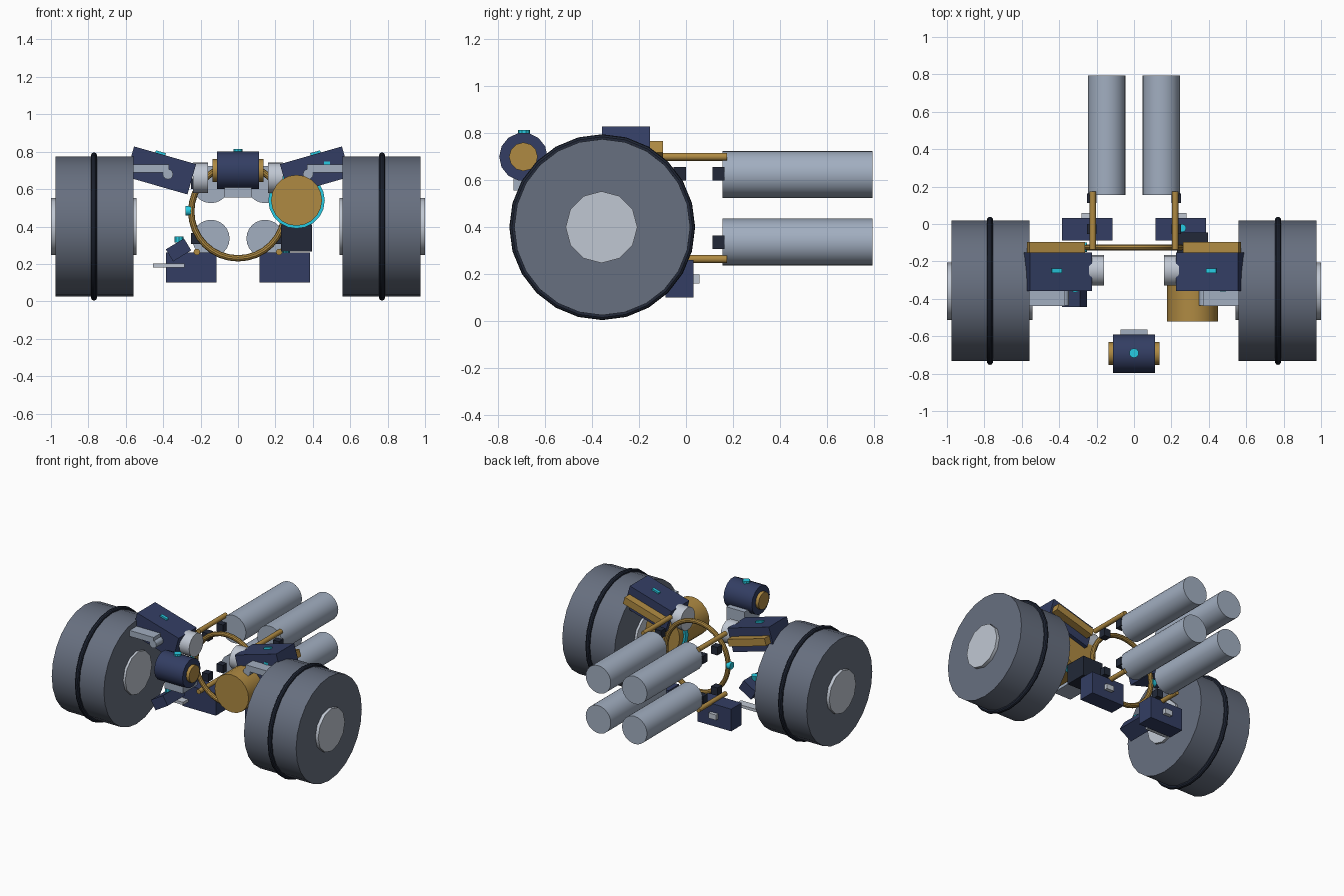
import bpy
from math import radians, pi

if "Cube" in bpy.data.objects:
    bpy.data.objects.remove(bpy.data.objects["Cube"])

COLOURS = {
    "navy": (0.033, 0.048, 0.125), "dark": (0.016, 0.022, 0.04), "drum": (0.136, 0.16, 0.214),
    "gold": (0.43, 0.255, 0.055), "cyan": (0.02, 0.60, 0.76), "steel": (0.36, 0.425, 0.53),
    "light": (0.53, 0.575, 0.65),
}
MATS = {}
for key, rgb in COLOURS.items():
    MATS[key] = bpy.data.materials.new(key)
    MATS[key].diffuse_color = (*rgb, 1)

AXIS = {"x": (0, pi / 2, 0), "y": (pi / 2, 0, 0), "z": (0, 0, 0)}


def finish(name, mat, smooth=False):
    ob = bpy.context.object
    ob.name = name
    ob.data.materials.append(MATS[mat])
    if smooth:
        bpy.ops.object.shade_smooth_by_angle(angle=radians(35))
    return ob


def box(name, mat, loc, size, tilt=0):
    """Box with full sizes, tilted about y by degrees."""
    bpy.ops.mesh.primitive_cube_add(size=1, location=loc, rotation=(0, radians(tilt), 0))
    bpy.context.object.scale = size
    return finish(name, mat)


def cyl(name, mat, axis, a, b, centre, r, sides=20):
    """Cylinder along an axis from a to b; centre gives the other two coordinates."""
    i = "xyz".index(axis)
    loc = list(centre)
    loc.insert(i, (a + b) / 2)
    bpy.ops.mesh.primitive_cylinder_add(vertices=sides, radius=r, depth=abs(b - a),
                                        location=loc, rotation=AXIS[axis])
    return finish(name, mat, True)


def ring(name, mat, axis, loc, major, minor, segs, sides=10):
    bpy.ops.mesh.primitive_torus_add(location=loc, rotation=AXIS[axis], major_radius=major,
                                     minor_radius=minor, major_segments=segs, minor_segments=sides)
    return finish(name, mat, True)


for s, side in ((-1, "left"), (1, "right")):
    # Side drums with hub and band
    cyl(f"wheel_{side}", "drum", "x", s * 0.56, s * 0.977, (-0.357, 0.4), 0.375, 24)
    cyl(f"hub_{side}", "light", "x", s * 0.543, s * 1.0, (-0.36, 0.4), 0.153, 12)
    ring(f"wheel_band_{side}", "dark", "x", (s * 0.77, -0.357, 0.4), 0.38, 0.016, 24)

    # Rear tanks, frame rods and clamps
    for level, tank_z, rod_z, clamp_z in (("upper", 0.625, 0.70, 0.628), ("lower", 0.336, 0.264, 0.336)):
        cyl(f"tank_{level}_{side}", "steel", "y", 0.155, 0.795, (s * 0.145, tank_z), 0.1, 24)
        cyl(f"rod_{level}_{side}", "gold", "y", -0.137, 0.175, (s * 0.22, rod_z), 0.017, 12)
        for n, y in (("front", -0.027), ("rear", 0.138)):
            box(f"clamp_{level}_{n}_{side}", "dark", (s * 0.225, y, clamp_z), (0.05, 0.052, 0.057))

    # Lower boxes with rear latch
    box(f"lower_box_{side}", "navy", (s * 0.25, -0.027, 0.18), (0.268, 0.12, 0.16))
    box(f"latch_{side}", "light", (s * 0.25, 0.04, 0.18), (0.06, 0.035, 0.038))

    # Tilted shoulder boxes
    t = -s * 16
    box(f"shoulder_{side}", "navy", (s * 0.413, -0.255, 0.70), (0.345, 0.205, 0.168), t)
    box(f"shoulder_plate_{side}", "gold", (s * 0.417, -0.125, 0.70), (0.31, 0.055, 0.052), t)
    box(f"shoulder_light_{side}", "cyan", (s * 0.415, -0.25, 0.79), (0.055, 0.022, 0.02), t)
    cyl(f"shoulder_joint_{side}", "light", "x", s * 0.16, s * 0.24, (-0.248, 0.66), 0.082, 16)

    # Front arms on the shoulders
    box(f"arm_{side}", "steel", (s * 0.468, -0.395, 0.71), (0.2, 0.085, 0.043))
    cyl(f"arm_pin_{side}", "steel", "y", -0.437, -0.34, (s * 0.375, 0.68), 0.028, 12)

# Central hoop with small light
ring("hoop", "gold", "y", (0, -0.125, 0.48), 0.25, 0.017, 32)
cyl("hoop_light", "cyan", "x", -0.28, -0.25, (-0.125, 0.485), 0.026, 12)

# Head unit
cyl("head", "navy", "x", -0.113, 0.113, (-0.693, 0.70), 0.103, 14)
cyl("head_axle", "gold", "x", -0.137, 0.137, (-0.693, 0.70), 0.061, 12)
cyl("head_light", "cyan", "z", 0.78, 0.815, (0, -0.69), 0.026, 10)
box("head_neck", "steel", (0, -0.649, 0.603), (0.145, 0.17, 0.095))

# Gold canister on the right with cyan collar and dark support
cyl("canister", "gold", "y", -0.52, -0.18, (0.313, 0.54), 0.136, 20)
cyl("canister_collar", "cyan", "y", -0.26, -0.225, (0.313, 0.54), 0.151, 20)
box("canister_support", "dark", (0.313, -0.125, 0.338), (0.165, 0.16, 0.145))
cyl("support_light", "cyan", "z", 0.25, 0.275, (0.257, -0.022), 0.022, 10)
box("shoulder_marker", "cyan", (0.476, -0.356, 0.737), (0.032, 0.01, 0.02))

# Small tilted tool on the left
box("tool_body", "navy", (-0.318, -0.345, 0.275), (0.113, 0.2, 0.075), -31)
cyl("tool_light", "cyan", "z", 0.315, 0.347, (-0.315, -0.34), 0.026, 10)
box("tool_nozzle", "light", (-0.37, -0.19, 0.192), (0.17, 0.06, 0.02))

for m in bpy.data.materials:
    if m.users and not m.is_grease_pencil:
        m.use_nodes = True
        m.node_tree.nodes["Principled BSDF"].inputs["Base Color"].default_value = m.diffuse_color
